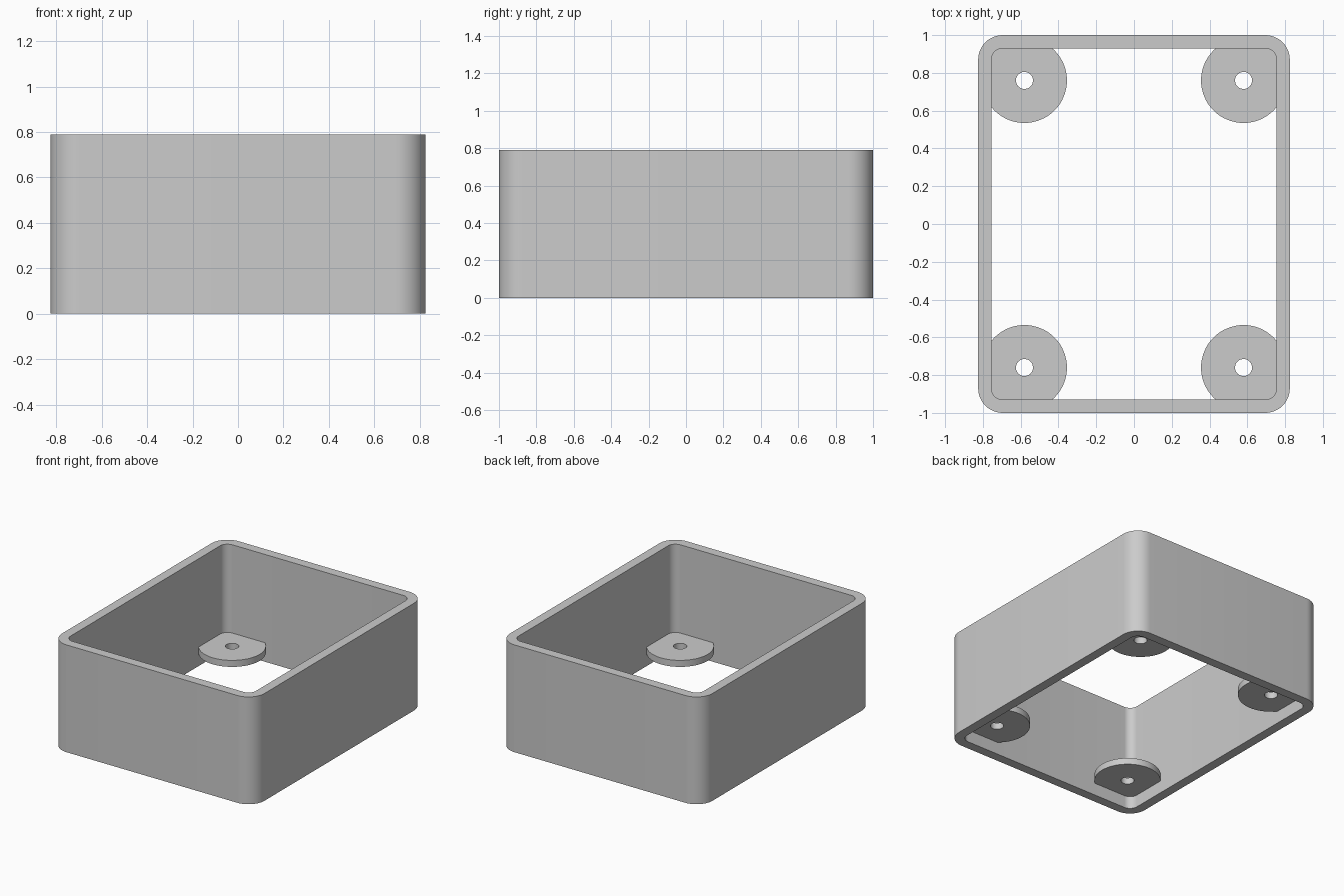
import bpy
import bmesh
from math import cos, sin, pi, radians

if "Cube" in bpy.data.objects:
    bpy.data.objects.remove(bpy.data.objects["Cube"])

# Single plain grey
grey = bpy.data.materials.new("plain grey")
grey.use_nodes = True
colour = (0.6, 0.6, 0.6, 1)
grey.diffuse_color = colour
grey.node_tree.nodes["Principled BSDF"].inputs["Base Color"].default_value = colour


def rounded_rect(half_x, half_y, radius, steps=12):
    """Counter-clockwise outline of a rectangle with rounded corners."""
    points = []
    for corner, (sx, sy) in enumerate([(1, 1), (-1, 1), (-1, -1), (1, -1)]):
        for i in range(steps + 1):
            a = (corner + i / steps) * pi / 2
            points.append((sx * (half_x - radius) + radius * cos(a),
                           sy * (half_y - radius) + radius * sin(a)))
    return points


def circle(cx, cy, radius, sides=64):
    return [(cx + radius * cos(2 * pi * i / sides),
             cy + radius * sin(2 * pi * i / sides)) for i in range(sides)]


def hollow_prism(name, outer, inner, bottom, top):
    """Closed solid between two matching outlines."""
    bm = bmesh.new()
    rings = [[bm.verts.new((x, y, z)) for x, y in outline]
             for outline, z in ((outer, bottom), (outer, top), (inner, top), (inner, bottom))]
    n = len(outer)
    for r in range(4):
        a, b = rings[r], rings[(r + 1) % 4]
        for i in range(n):
            j = (i + 1) % n
            bm.faces.new((a[i], a[j], b[j], b[i]))
    bmesh.ops.recalc_face_normals(bm, faces=bm.faces)
    mesh = bpy.data.meshes.new(name)
    bm.to_mesh(mesh)
    bm.free()
    mesh.materials.append(grey)
    obj = bpy.data.objects.new(name, mesh)
    bpy.context.collection.objects.link(obj)
    bpy.ops.object.select_all(action='DESELECT')
    obj.select_set(True)
    bpy.context.view_layer.objects.active = obj
    bpy.ops.object.shade_smooth_by_angle(angle=radians(30))
    return obj


# Open box wall with rounded corners
hollow_prism("wall_frame", rounded_rect(0.825, 1.0, 0.13),
             rounded_rect(0.755, 0.93, 0.06), 0, 0.79)

# Drilled round mounting tabs, sunk into the wall at each corner
for side, sx in (("left", 1), ("right", -1)):
    for end, sy in (("front", -1), ("back", 1)):
        cx, cy = sx * 0.58, sy * 0.76
        hollow_prism(f"mounting_tab_{end}_{side}", circle(cx, cy, 0.225),
                     circle(cx, cy, 0.045), 0.092, 0.14)
